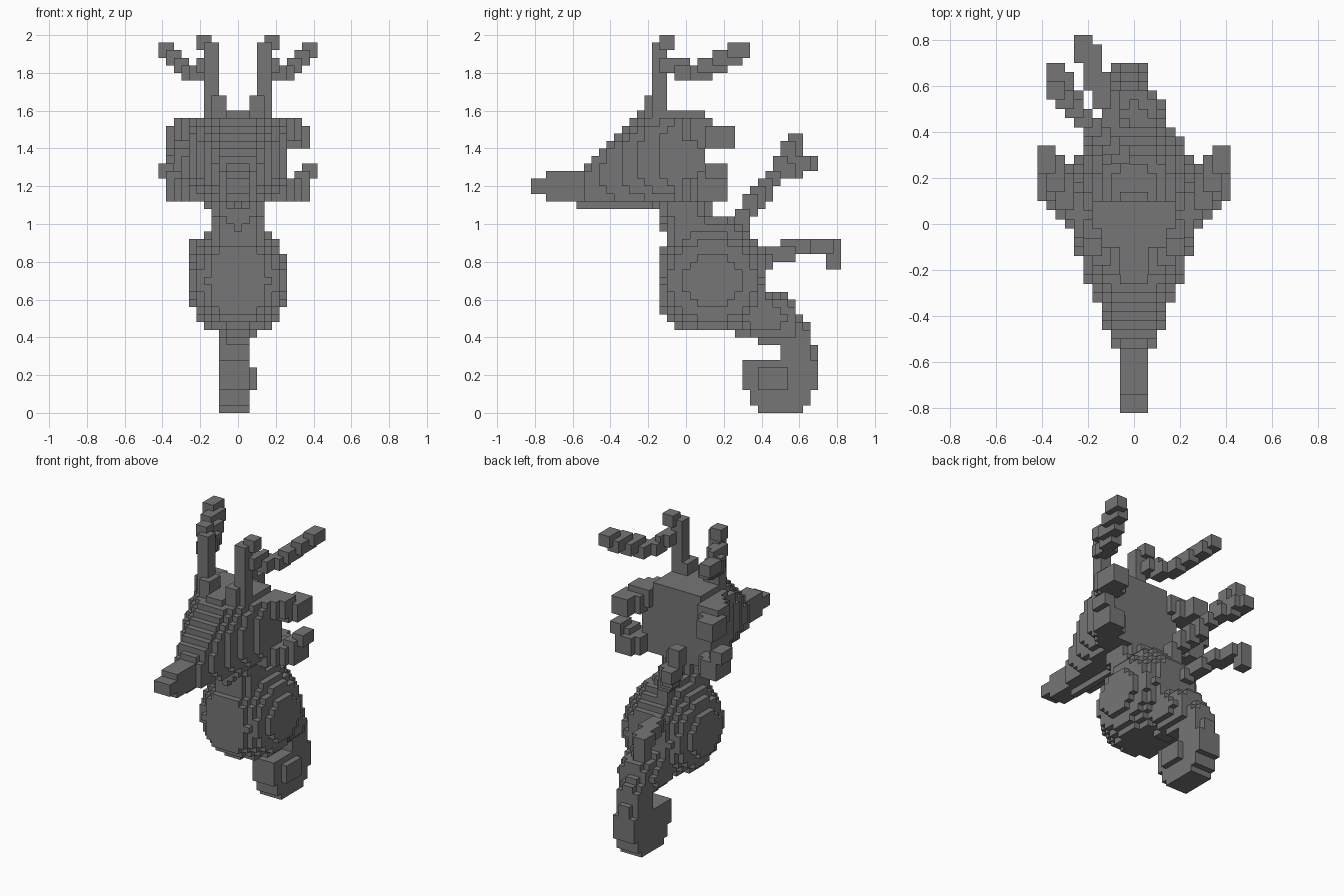
import bpy
import bmesh
from mathutils import Vector

BLOCK = 0.04
HALF = BLOCK / 2
WIDE, DEEP, TALL = 10, 20, 50   # grid reach in blocks to each side, and upward

cells = {}   # block index -> part name; the first part to claim a block keeps it


def centre(cell):
    i, j, k = cell
    return Vector((i * BLOCK, j * BLOCK, k * BLOCK + HALF))


GRID = [((i, j, k), centre((i, j, k)))
        for i in range(-WIDE, WIDE + 1)
        for j in range(-DEEP, DEEP + 1)
        for k in range(TALL)]


def fill(part, inside):
    """Claim every free block whose centre passes the test."""
    for cell, point in GRID:
        if cell not in cells and inside(point):
            cells[cell] = part


def square(offset):
    return max(abs(component) for component in offset)


def rounded(offset):
    return offset.length


def tube(part, radius, path, measure=square):
    """Sweep a square or rounded brush along a path."""
    points = [Vector(point) for point in path]
    stamps = []
    for start, end in zip(points, points[1:]):
        steps = int((end - start).length / HALF) + 1
        stamps += [start.lerp(end, step / steps) for step in range(steps + 1)]
    limit = radius - BLOCK / 100
    fill(part, lambda point: any(measure(point - stamp) < limit for stamp in stamps))


def mirrored(part, radius, path):
    tube("left_" + part, radius, path)
    tube("right_" + part, radius, [(-x, y, z) for x, y, z in path])


def blob(part, middle, radii, power):
    """Fill a rounded, slightly boxy ball."""
    def inside(point):
        offset = point - Vector(middle)
        return sum(abs(a / r) ** power for a, r in zip(offset, radii)) < 1
    fill(part, inside)


def in_head(point):
    """Wedge with a sloping forehead that widens toward the back."""
    bottom, top = 1.1, min(1.6, 1.8 + 0.9 * point.y)
    half_width = min(0.28, 0.3 + 0.4 * point.y)
    if not -0.58 < point.y < 0.1:
        return False
    across = abs(point.x) / half_width
    upward = abs(2 * point.z - top - bottom) / (top - bottom)
    return across ** 3 + upward ** 3 < 1


def in_coil(point):
    """Flat disc with a slot on the front where the tail curls in."""
    along, height = point.y - 0.5, point.z - 0.19
    slot = along < 0.04 and height > 0.08
    return abs(point.x + HALF) < 0.07 and along ** 2 + height ** 2 < 0.2 ** 2 and not slot


def in_coil_tip(point):
    return abs(point.x) < 0.09 and abs(point.y - 0.46) < 0.08 and abs(point.z - 0.18) < 0.06


# Head and snout
fill("head", in_head)
tube("snout", 0.08, [(0, -0.65, 1.2), (0, -0.5, 1.2)])
tube("snout", 0.05, [(0, -0.76, 1.2), (0, -0.7, 1.2)])

# Body, shoulders and neck
blob("body", (0, 0.14, 0.7), (0.26, 0.3, 0.28), 2.5)
blob("body", (0, 0.12, 0.86), (0.18, 0.23, 0.18), 2.5)
tube("neck", 0.14, [(0, -0.04, 1.14), (0, 0.06, 0.9)], rounded)

# Tail, coiled at its end
tube("tail", 0.14, [(0, 0.3, 0.55), (0, 0.46, 0.5)], rounded)
tube("tail", 0.1, [(0, 0.46, 0.48), (-HALF, 0.58, 0.4), (-HALF, 0.6, 0.2)], rounded)
fill("tail_coil", in_coil)
fill("tail_coil", in_coil_tip)

# Antlers with a long side branch
mirrored("antler", 0.06, [(0.1, -0.16, 1.56), (0.1, -0.16, 1.62)])
mirrored("antler", 0.04, [(0.14, -0.14, 1.6), (0.14, -0.14, 1.9), (0.18, -0.1, 2)])
mirrored("antler_branch", 0.04, [(0.16, -0.1, 1.84), (0.26, 0.06, 1.8), (0.38, 0.3, 1.92)])

# Two pairs of ears
mirrored("upper_ear", 0.06, [(0.2, 0, 1.5), (0.34, 0.2, 1.46)])
mirrored("lower_ear", 0.06, [(0.2, 0, 1.18), (0.34, 0.16, 1.18)])
mirrored("lower_ear", 0.04, [(0.34, 0.1, 1.24), (0.38, 0.18, 1.28)])

# Forked upper spine and bent lower spine on the back
fork = (-0.24, 0.48, 1.26)
tube("upper_spine", 0.04, [(-0.06, 0.3, 0.84), (-0.06, 0.3, 1.04), fork])
tube("upper_spine", 0.04, [fork, (-0.34, 0.58, 1.44)])
tube("upper_spine", 0.04, [fork, (-0.34, 0.66, 1.32)])
tube("lower_spine", 0.04, [(-0.06, 0.4, 0.8), (-0.14, 0.58, 0.88),
                           (-0.22, 0.78, 0.86), (-0.22, 0.78, 0.8)])

# One grey material
grey = bpy.data.materials.new("stone_grey")
grey.use_nodes = True
shade = 0.18
grey.diffuse_color = (shade, shade, shade, 1)
grey.node_tree.nodes["Principled BSDF"].inputs["Base Color"].default_value = grey.diffuse_color

default_cube = bpy.data.objects.get("Cube")
if default_cube:
    bpy.data.objects.remove(default_cube, do_unlink=True)


def add_exposed_faces(bm, cell):
    """Add the sides of a block that touch no other block."""
    for axis in range(3):
        for sign in (-1, 1):
            beside = list(cell)
            beside[axis] += sign
            if tuple(beside) in cells:
                continue
            normal, side = Vector(), Vector()
            normal[axis] = sign
            side[axis - 1] = 1
            up = normal.cross(side)
            corners = (-side - up, side - up, side + up, up - side)
            bm.faces.new([bm.verts.new(centre(cell) + (normal + corner) * HALF)
                          for corner in corners])


# Build each part as a blocky shell
for part in sorted(set(cells.values())):
    bm = bmesh.new()
    for cell, owner in cells.items():
        if owner == part:
            add_exposed_faces(bm, cell)
    bmesh.ops.remove_doubles(bm, verts=bm.verts, dist=BLOCK / 100)
    mesh = bpy.data.meshes.new(part)
    bm.to_mesh(mesh)
    bm.free()
    mesh.materials.append(grey)
    bpy.context.collection.objects.link(bpy.data.objects.new(part, mesh))
